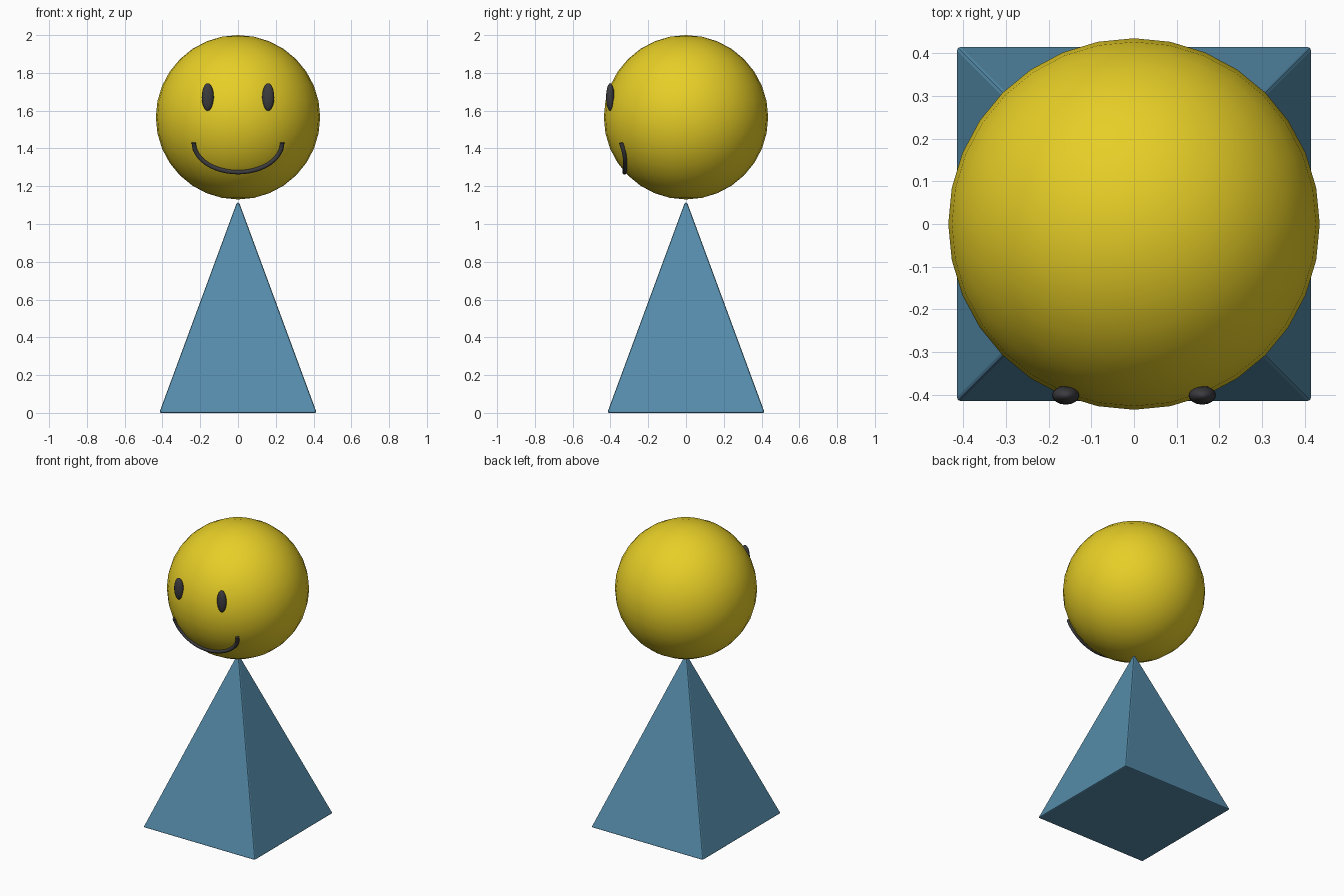
import bpy
from math import sin, cos, pi, sqrt

if "Cube" in bpy.data.objects:
    bpy.data.objects.remove(bpy.data.objects["Cube"])

HEAD_R, HEAD_Z = 0.435, 1.565


def material(name, color):
    m = bpy.data.materials.new(name)
    m.diffuse_color = (*color, 1)
    m.use_nodes = True
    m.node_tree.nodes["Principled BSDF"].inputs["Base Color"].default_value = m.diffuse_color
    return m


yellow = material("yellow", (0.80, 0.62, 0.02))
blue = material("blue", (0.09, 0.26, 0.40))
dark = material("dark", (0.045, 0.045, 0.05))


def ball(name, loc, scale, mat, segments, rings):
    bpy.ops.mesh.primitive_uv_sphere_add(segments=segments, ring_count=rings, radius=1, location=loc)
    ob = bpy.context.object
    ob.name = name
    ob.scale = scale
    bpy.ops.object.transform_apply(location=False, rotation=False, scale=True)
    bpy.ops.object.shade_smooth()
    ob.data.materials.append(mat)
    return ob


# Pyramid body with softened edges
half, height = 0.417, 1.13
bpy.ops.mesh.primitive_cone_add(vertices=4, radius1=half * sqrt(2), radius2=0, depth=height,
                                location=(0, 0, height / 2), rotation=(0, 0, pi / 4))
body = bpy.context.object
body.name = "body"
bpy.ops.object.transform_apply(location=False, rotation=True, scale=False)
body.data.materials.append(blue)
bevel = body.modifiers.new("soft_edges", 'BEVEL')
bevel.width = 0.008
bevel.segments = 2

# Round head
ball("head", (0, 0, HEAD_Z), (HEAD_R,) * 3, yellow, 32, 16)

# Oval eyes
for side, x in (("left", 0.16), ("right", -0.16)):
    ball(side + "_eye", (x, -0.401, 1.672), (0.032, 0.022, 0.073), dark, 16, 12)

# Smile: half ellipse projected onto the head surface
curve = bpy.data.curves.new("smile", 'CURVE')
curve.dimensions = '3D'
curve.bevel_depth = 0.012
curve.bevel_resolution = 2
curve.use_fill_caps = True
steps = 24
spline = curve.splines.new('POLY')
spline.points.add(steps)
for i, p in enumerate(spline.points):
    a = pi * i / steps
    x, z = -0.234 * cos(a), 1.43 - 0.156 * sin(a)
    y = -sqrt((HEAD_R + 0.002) ** 2 - x * x - (z - HEAD_Z) ** 2)
    p.co = (x, y, z, 1)
smile = bpy.data.objects.new("smile", curve)
bpy.context.collection.objects.link(smile)
curve.materials.append(dark)
